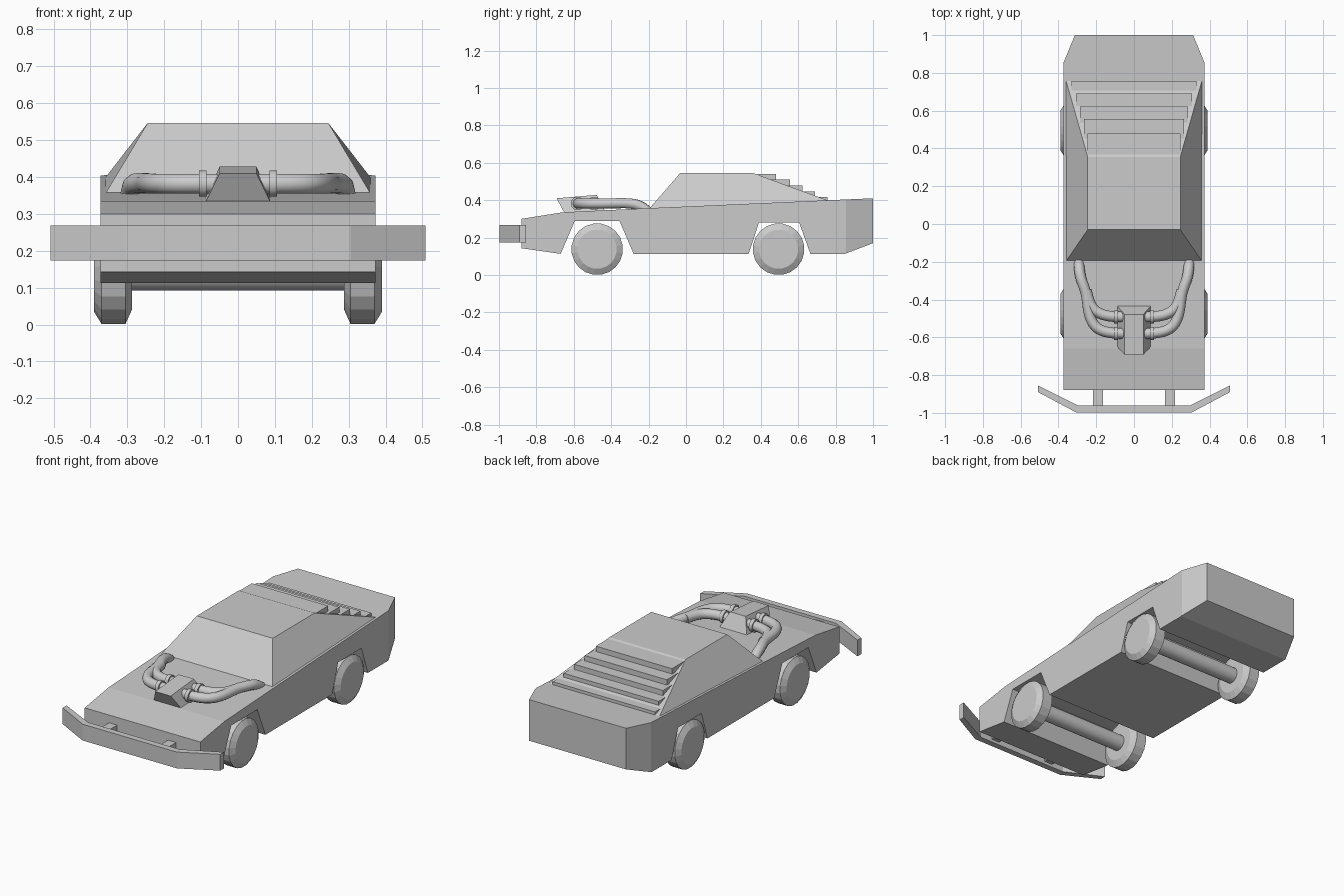
import bpy, bmesh, math
from mathutils import Vector

if "Cube" in bpy.data.objects:
    bpy.data.objects.remove(bpy.data.objects["Cube"])


def finish(name, bm, smooth=False):
    bmesh.ops.recalc_face_normals(bm, faces=bm.faces)
    me = bpy.data.meshes.new(name)
    bm.to_mesh(me)
    bm.free()
    ob = bpy.data.objects.new(name, me)
    bpy.context.collection.objects.link(ob)
    return ob


def loft_bm(a, b):
    # closed solid between two rings with equal point counts
    bm = bmesh.new()
    va = [bm.verts.new(p) for p in a]
    vb = [bm.verts.new(p) for p in b]
    bm.faces.new(va[::-1])
    bm.faces.new(vb)
    n = len(a)
    for i in range(n):
        j = (i + 1) % n
        bm.faces.new((va[i], va[j], vb[j], vb[i]))
    return bm


def loft(name, a, b):
    return finish(name, loft_bm(a, b))


def side_prism(profile, w):
    # side profile (y, z) extruded across the car
    return loft_bm([(-w, y, z) for y, z in profile], [(w, y, z) for y, z in profile])


def rect(x, y0, y1, z0, z1):
    return [(-x, y0, z0), (x, y0, z0), (x, y1, z1), (-x, y1, z1)]


def smooth(ob, angle=30):
    bpy.ops.object.select_all(action='DESELECT')
    ob.select_set(True)
    bpy.context.view_layer.objects.active = ob
    bpy.ops.object.shade_smooth_by_angle(angle=math.radians(angle))


def lathe_x(name, profile, y, z, n):
    # (x, radius) profile turned around an axis parallel to x
    bm = bmesh.new()
    rings = []
    for x, r in profile:
        rings.append([bm.verts.new((x, y + r * math.sin(2 * math.pi * (k + .5) / n),
                                    z + r * math.cos(2 * math.pi * (k + .5) / n))) for k in range(n)])
    for a, b in zip(rings, rings[1:]):
        for k in range(n):
            bm.faces.new((a[k], a[(k + 1) % n], b[(k + 1) % n], b[k]))
    bm.faces.new(rings[0])
    bm.faces.new(rings[-1])
    return finish(name, bm)


# Body shell: side profile with wheel arches, rear corners sliced off
body = [(-.88, .30), (-.66, .335), (-.2, .357), (1, .41), (1, .17), (.85, .113),
        (.665, .113), (.605, .28), (.39, .28), (.335, .113),
        (-.28, .113), (-.355, .288), (-.595, .288), (-.67, .113), (-.88, .143)]
bm = side_prism(body, .373)
for s in (1, -1):
    cut = bmesh.ops.bisect_plane(bm, geom=bm.verts[:] + bm.edges[:] + bm.faces[:],
                                 plane_co=(s * .373, .855, 0), plane_no=(s * .145, .06, 0),
                                 clear_outer=True)
    rim = [e for e in bm.edges if e.is_boundary]
    bmesh.ops.holes_fill(bm, edges=rim)
finish("body", bm)

# Cabin
loft("cabin", rect(.36, -.197, .76, .354, .398), rect(.245, -.03, .355, .546, .546))

# Rear window louvres: flat-topped wedges lying on the sloped rear window
slope = lambda y: .546 - .148 * (y - .355) / .405
slope_y = lambda z: .355 + (.546 - z) * .405 / .148
louvres = [(.48, .541, .246), (.555, .51, .265), (.622, .479, .287),
           (.69, .447, .307), (.757, .417, .33)]
for i, (y, z, w) in enumerate(louvres):
    bm = side_prism([(slope_y(z) - .01, z), (y, z), (y, slope(y) - .003)], w)
    finish(f"louvre_{i + 1}", bm)

# Wheels and axles
for label, y in (("front", -.475), ("rear", .495)):
    for side, s in (("right", 1), ("left", -1)):
        prof = [(.288, .10), (.305, .138), (.37, .138), (.39, .105)]
        lathe_x(f"{label}_{side}_wheel", [(s * x, r) for x, r in prof], y, .138, 20)
    smooth(lathe_x(f"{label}_axle", [(-.3, .046), (.3, .046)], y, .138, 20))

# Front bumper and its brackets
plan = [(-.508, -.89), (-.305, -.998), (.305, -.998), (.508, -.89),
        (.508, -.855), (.295, -.962), (-.295, -.962), (-.508, -.855)]
loft("front_bumper", [(x, y, .173) for x, y in plan], [(x, y, .268) for x, y in plan])
for s in (1, -1):
    a = [(s * .19 + dx, y, .19) for dx, y in ((-.026, -.97), (.026, -.97), (.026, -.87), (-.026, -.87))]
    loft("bumper_bracket", a, [(x, y, .255) for x, y, z in a])

# Hood air intake
loft("air_intake", rect(.088, -.65, -.435, .332, .345), rect(.05, -.692, -.478, .41, .428))


# Exhaust pipes curving back into the hood, with collars
def pipe(name, pts, r):
    cu = bpy.data.curves.new(name, 'CURVE')
    cu.dimensions = '3D'
    cu.bevel_depth = r
    cu.bevel_resolution = 3
    cu.use_fill_caps = True
    cu.resolution_u = 6
    sp = cu.splines.new('NURBS')
    sp.points.add(len(pts) - 1)
    for p, c in zip(sp.points, pts):
        p.co = (*c, 1)
    sp.order_u = 4
    sp.use_endpoint_u = True
    ob = bpy.data.objects.new(name, cu)
    bpy.context.collection.objects.link(ob)
    bpy.ops.object.select_all(action='DESELECT')
    ob.select_set(True)
    bpy.context.view_layer.objects.active = ob
    bpy.ops.object.convert(target='MESH')
    smooth(bpy.context.object, 40)


front_path = [(.05, -.58, .382), (.12, -.58, .382), (.21, -.565, .382), (.245, -.46, .382),
              (.25, -.36, .384), (.285, -.29, .384), (.29, -.235, .37), (.293, -.2, .335)]
rear_path = [(.05, -.492, .382), (.13, -.492, .382), (.20, -.475, .382), (.235, -.43, .382), (.252, -.35, .382)]
for side, s in (("right", 1), ("left", -1)):
    for label, path, y in (("front", front_path, -.58), ("rear", rear_path, -.492)):
        pipe(f"{label}_{side}_pipe", [(s * x, py, z) for x, py, z in path], .028)
        smooth(lathe_x(f"{label}_{side}_collar", [(s * .085, .036), (s * .106, .036)], y, .382, 16))
